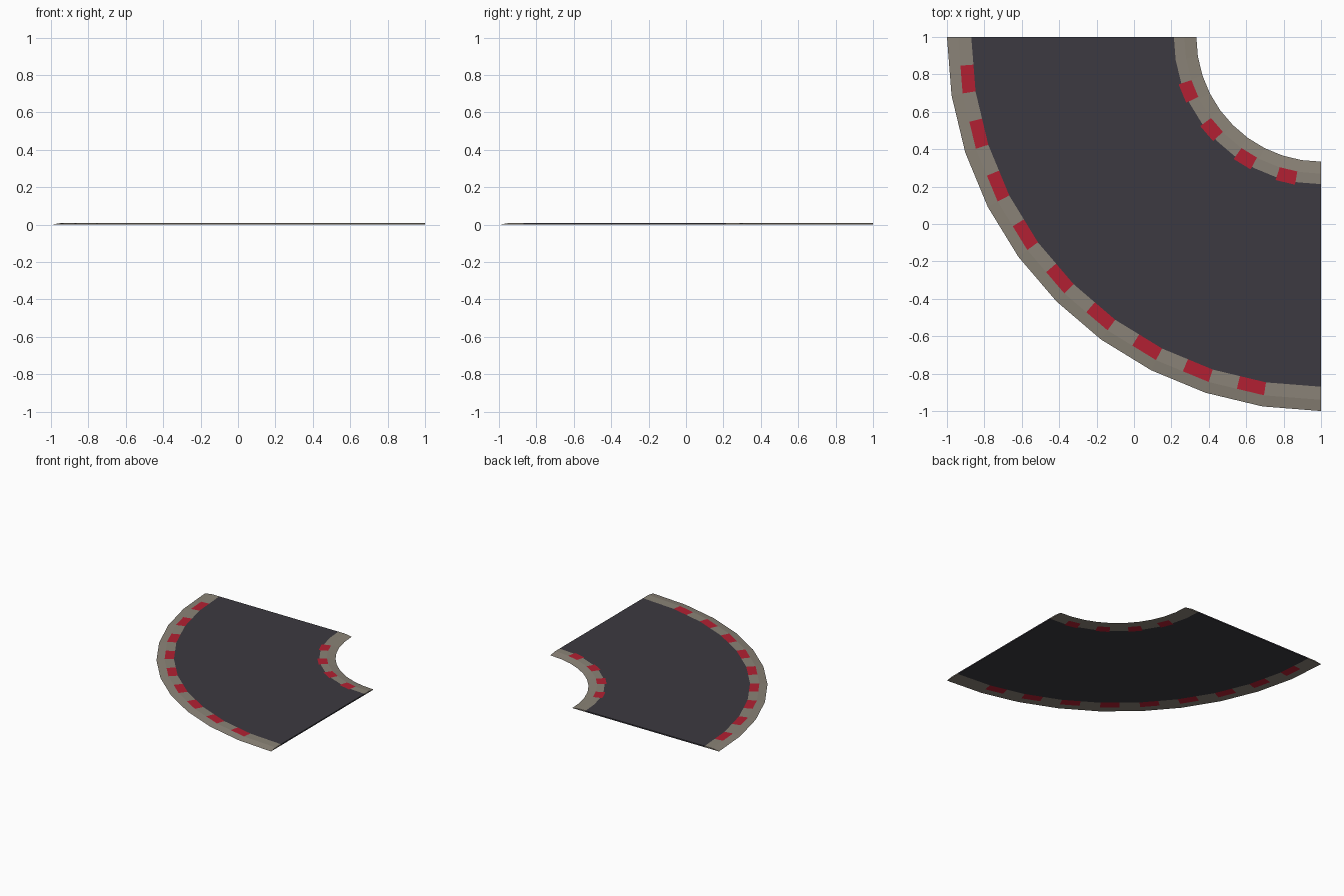
import bpy, bmesh, math

if "Cube" in bpy.data.objects:
    bpy.data.objects.remove(bpy.data.objects["Cube"])

STEP = 9.0            # ten straight segments per quarter turn
THICK = 0.01


def material(name, rgb):
    m = bpy.data.materials.new(name)
    m.diffuse_color = (*rgb, 1)
    m.use_nodes = True
    m.node_tree.nodes["Principled BSDF"].inputs["Base Color"].default_value = m.diffuse_color
    return m


MATS = [material("asphalt grey", (0.045, 0.042, 0.052)),
        material("kerb stone", (0.255, 0.226, 0.184)),
        material("kerb red", (0.45, 0.0145, 0.032))]


def point(radius, deg):
    # Ring point about the corner (1, 1), kept on the straight chord of its segment
    local = deg % STEP - STEP / 2
    r = radius * math.cos(math.radians(STEP / 2)) / math.cos(math.radians(local))
    a = math.radians(deg)
    return 1 - r * math.cos(a), 1 - r * math.sin(a)


def ring_part(name, profile, blocks, rule):
    """profile: (radius, top height) from inside out; rule(ring, in_block) -> colour."""
    angles = sorted({i * STEP for i in range(11)} | {a for b in blocks for a in b})
    bm = bmesh.new()
    top, bottom = [], []
    for deg in angles:
        xy = [point(r, deg) for r, _ in profile]
        bottom.append([bm.verts.new((x, y, 0)) for x, y in xy])
        top.append([bm.verts.new((x, y, z)) if z > 0 else b
                    for (x, y), (_, z), b in zip(xy, profile, bottom[-1])])

    def face(verts, colour):
        f = bm.faces.new(list(dict.fromkeys(verts)))
        f.material_index = colour

    for i in range(len(angles) - 1):
        mid = (angles[i] + angles[i + 1]) / 2
        in_block = any(a < mid < b for a, b in blocks)
        for j in range(len(profile) - 1):
            c = rule(j, in_block)
            for g in (top, bottom):
                quad = [g[i][j], g[i + 1][j], g[i + 1][j + 1], g[i][j + 1]]
                face(quad if g is top else quad[::-1], c)
    # Cut ends of the track piece
    for i in (0, len(angles) - 1):
        for j in range(len(profile) - 1):
            quad = [bottom[i][j], bottom[i][j + 1], top[i][j + 1], top[i][j]]
            face(quad if i else quad[::-1], rule(j, False))
    bmesh.ops.recalc_face_normals(bm, faces=bm.faces)
    # Open strips meet their neighbours, so make sure the tops face up
    if sum(f.normal.z * f.calc_area() for f in bm.faces
           if f.calc_center_median().z > THICK * 0.4) < 0:
        bmesh.ops.reverse_faces(bm, faces=bm.faces)
    me = bpy.data.meshes.new(name)
    bm.to_mesh(me)
    bm.free()
    for m in MATS:
        me.materials.append(m)
    bpy.context.collection.objects.link(bpy.data.objects.new(name, me))


# Road surface
ring_part("road_surface", [(0.803, THICK), (1.87, THICK)], [], lambda j, b: 0)

# Outer kerb with nine red blocks, sloping to the ground at its edge
outer = [(6.75 + STEP * k - 2.2, 6.75 + STEP * k + 2.2) for k in range(9)]
ring_part("outer_kerb", [(1.87, THICK), (1.94, THICK), (2.0, 0)], outer,
          lambda j, b: 2 if b and j == 0 else 1)

# Inner kerb with four red blocks that reach slightly into the road
inner = [(22.2 + 18 * k - 3.8, 22.2 + 18 * k + 3.8) for k in range(4)]
ring_part("inner_kerb",
          [(0.6667, 0), (0.731, THICK), (0.787, THICK), (0.803, THICK)], inner,
          lambda j, b: 2 if b and j > 0 else (0 if j == 2 else 1))
